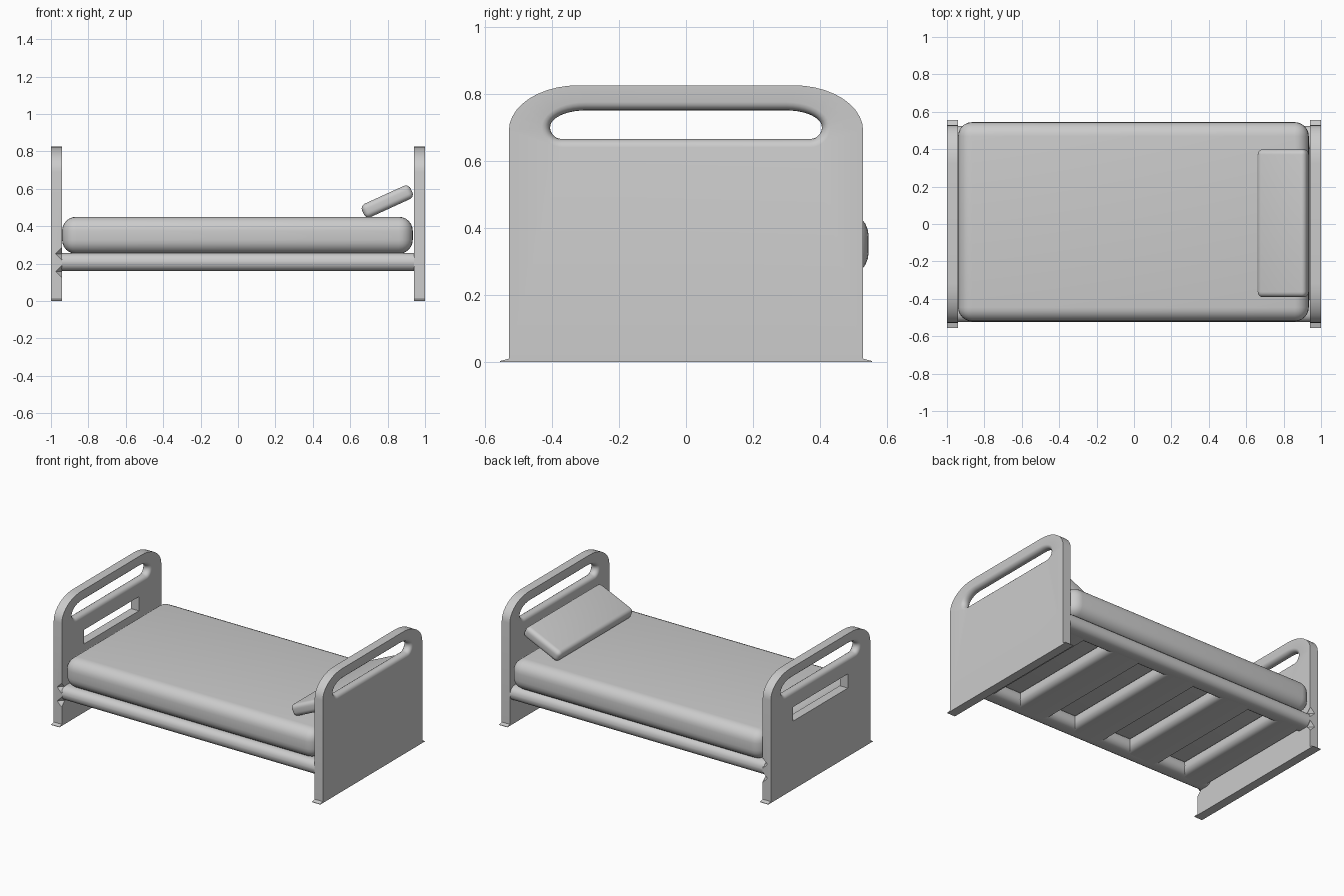
import bpy, bmesh, math
from mathutils import Matrix

cube = bpy.data.objects.get("Cube")
if cube:
    bpy.data.objects.remove(cube, do_unlink=True)

GREY = (0.6, 0.6, 0.6, 1)
grey = bpy.data.materials.new("plain grey")
grey.use_nodes = True
grey.diffuse_color = GREY
grey.node_tree.nodes["Principled BSDF"].inputs["Base Color"].default_value = GREY


def make_object(name, bm):
    bmesh.ops.recalc_face_normals(bm, faces=bm.faces[:])
    mesh = bpy.data.meshes.new(name)
    bm.to_mesh(mesh)
    bm.free()
    mesh.materials.append(grey)
    obj = bpy.data.objects.new(name, mesh)
    bpy.context.collection.objects.link(obj)
    return obj


def smooth(obj):
    bpy.ops.object.select_all(action='DESELECT')
    obj.select_set(True)
    bpy.context.view_layer.objects.active = obj
    bpy.ops.object.shade_smooth_by_angle(angle=math.radians(32))


def rounded_box(name, centre, size, radius, axis=None, tilt=0, segments=5):
    """Box with all edges rounded, or only those parallel to one axis."""
    bm = bmesh.new()
    bmesh.ops.create_cube(bm, size=1)
    bmesh.ops.scale(bm, vec=size, verts=bm.verts)
    edges = [e for e in bm.edges if axis is None
             or abs((e.verts[0].co - e.verts[1].co)[axis]) > 0.001]
    bmesh.ops.bevel(bm, geom=edges, offset=radius, segments=segments,
                    profile=0.5, affect='EDGES')
    bm.transform(Matrix.Translation(centre) @ Matrix.Rotation(tilt, 4, 'Y'))
    obj = make_object(name, bm)
    smooth(obj)
    return obj


def arc(cy, cz, a, b, start, end, steps=10):
    angles = [math.radians(start + (end - start) * i / steps) for i in range(steps + 1)]
    return [(cy + a * math.cos(t), cz + b * math.sin(t)) for t in angles]


def mirrored(half):
    return half + [(-y, z) for y, z in reversed(half)]


def slot_outline(grow):
    lower = arc(0.37, 0.70, 0.035 + grow, 0.035 + grow, -90, 0)
    upper = arc(0.30, 0.70, 0.105 + grow, 0.05 + grow, 0, 90)
    return mirrored(lower + upper[1:])


def add_ring(bm, points, x):
    verts = [bm.verts.new((x, y, z)) for y, z in points]
    for i, v in enumerate(verts):
        bm.edges.new((verts[i - 1], v))
    return verts


def bridge(bm, a, b):
    for i in range(len(a)):
        bm.faces.new((a[i - 1], a[i], b[i], b[i - 1]))


def end_board(name, centre_x, window):
    """Upright board with flared feet, a round-edged grip slot and an optional window."""
    half = 0.03
    bm = bmesh.new()
    outline = mirrored([(0.555, 0), (0.555, 0.003), (0.528, 0.01)]
                       + arc(0.32, 0.69, 0.208, 0.135, 0, 90))
    walls = [[add_ring(bm, outline, x) for x in (-half, half)]]
    if window:
        frame = mirrored([(0.29, 0.46), (0.29, 0.555)])
        walls.append([add_ring(bm, frame, x) for x in (-half, half)])
    slot = []
    for i in range(9):
        t = math.pi * (i / 8 - 0.5)
        slot.append(add_ring(bm, slot_outline(0.025 * (1 - math.cos(t))), half * math.sin(t)))
    walls.append(slot)
    # flat faces around the openings
    for side in (0, -1):
        edges = []
        for rings in walls:
            ring = rings[side]
            edges += [bm.edges.get((ring[i - 1], ring[i])) for i in range(len(ring))]
        bmesh.ops.triangle_fill(bm, use_beauty=True, edges=edges)
    for rings in walls:
        for a, b in zip(rings, rings[1:]):
            bridge(bm, a, b)
    bmesh.ops.translate(bm, verts=bm.verts, vec=(centre_x, 0, 0))
    return make_object(name, bm)


# end boards
headboard = end_board("headboard", 0.97, False)
footboard = end_board("footboard", -0.97, True)

# small diamond notches in the footboard edges beside the rails
bm = bmesh.new()
for y in (-0.53, 0.53):
    for z in (0.158, 0.252):
        bmesh.ops.create_uvsphere(bm, u_segments=4, v_segments=2, radius=0.035,
                                  matrix=Matrix.Translation((-0.942, y, z)))
cutter = make_object("notch_cutter", bm)
cutter.hide_render = True
cut = footboard.modifiers.new("notches", 'BOOLEAN')
cut.operation = 'DIFFERENCE'
cut.object = cutter
bpy.context.view_layer.objects.active = footboard
bpy.ops.object.modifier_apply(modifier=cut.name)
bpy.data.objects.remove(cutter, do_unlink=True)
smooth(headboard)
smooth(footboard)

# base: two side rails and cross slats leaving four openings
Z, H = 0.208, 0.095
for side, y in (("front", -0.46), ("back", 0.46)):
    rounded_box(side + "_rail", (0, y, Z), (1.89, 0.13, H), 0.045, axis=0)
openings = [-0.645, -0.215, 0.215, 0.645]
starts = [-0.945] + [x + 0.085 for x in openings]
ends = [x - 0.085 for x in openings] + [0.945]
for i, (a, b) in enumerate(zip(starts, ends)):
    rounded_box(f"slat_{i + 1}", ((a + b) / 2, 0, Z), (b - a, 0.92, H), 0.04, axis=1)

# bedding
rounded_box("mattress", (-0.003, 0.012, 0.351), (1.875, 1.065, 0.198), 0.075, segments=6)
rounded_box("pillow", (0.798, 0.004, 0.532), (0.285, 0.79, 0.078), 0.028,
            tilt=math.radians(-24.5))
